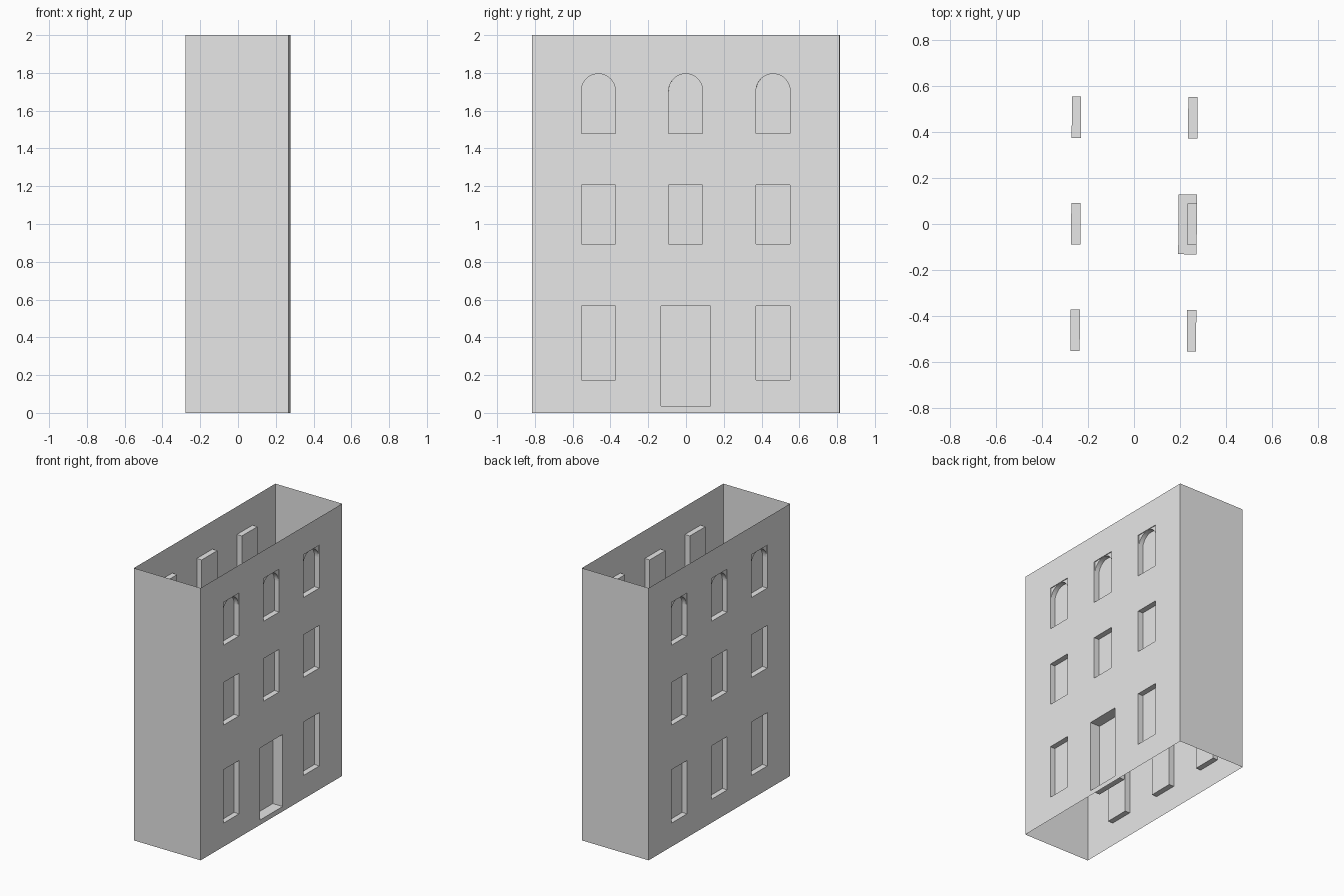
import bpy
import bmesh
import math
from mathutils import Matrix, Vector

cube = bpy.data.objects.get("Cube")
if cube:
    bpy.data.objects.remove(cube, do_unlink=True)

HX, HY, HEIGHT = 0.2725, 0.815, 2.0
TURN = -0.0057                      # the whole block stands slightly turned
HALF_W, DEPTH, DOOR_DEPTH, PLATE_SET = 0.09, 0.04, 0.08, 0.006
COLUMNS = (-0.4625, 0.0, 0.4625)
GROUND, MIDDLE, ARCHED = (0.173, 0.565), (0.893, 1.206), (1.48, 1.795)
DOOR = (-0.13, 0.13, 0.036, 0.565)

plaster = bpy.data.materials.new("grey plaster")
plaster.use_nodes = True
plaster.diffuse_color = (0.8, 0.8, 0.8, 1)
plaster.node_tree.nodes["Principled BSDF"].inputs["Base Color"].default_value = (0.8, 0.8, 0.8, 1)


def finish(name, bm, angle):
    """Turn the mesh about the vertical axis and link it as an object."""
    bm.transform(Matrix.Rotation(angle, 4, "Z"))
    mesh = bpy.data.meshes.new(name)
    bm.to_mesh(mesh)
    bm.free()
    mesh.materials.append(plaster)
    obj = bpy.data.objects.new(name, mesh)
    bpy.context.collection.objects.link(obj)
    return obj


def window_wall(name, angle, has_door):
    """Sheet wall facing +x, cut into a grid, with openings pushed inward."""
    openings = [(c - HALF_W, c + HALF_W, lo, hi, DEPTH)
                for c in COLUMNS for lo, hi in (GROUND, MIDDLE, ARCHED)
                if not (has_door and c == 0 and lo == GROUND[0])]
    if has_door:
        openings.append((*DOOR, DOOR_DEPTH))
    ys = sorted({-HY, HY, *(v for o in openings for v in o[:2])})
    zs = sorted({0, HEIGHT, *(v for o in openings for v in o[2:4])})
    bm = bmesh.new()
    grid = [[bm.verts.new((HX, y, z)) for z in zs] for y in ys]
    for i in range(len(ys) - 1):
        for j in range(len(zs) - 1):
            bm.faces.new((grid[i][j], grid[i + 1][j], grid[i + 1][j + 1], grid[i][j + 1]))
    for y0, y1, z0, z1, depth in openings:
        cells = []
        for f in bm.faces:
            c = f.calc_center_median()
            if abs(c.x - HX) < 1e-5 and y0 < c.y < y1 and z0 < c.z < z1:
                cells.append(f)
        result = bmesh.ops.extrude_face_region(bm, geom=cells)["geom"]
        moved = [g for g in result if isinstance(g, bmesh.types.BMVert)]
        bmesh.ops.translate(bm, verts=moved, vec=Vector((-depth, 0, 0)))
        bmesh.ops.delete(bm, geom=[f for f in cells if f.is_valid], context="FACES")
    return finish(name, bm, angle)


def arch_corners(name, angle, steps=12):
    """Corner fillings that turn the top-floor openings into round arches."""
    bm = bmesh.new()
    top = ARCHED[1]
    spring = top - HALF_W
    for centre in COLUMNS:
        for side in (1, -1):
            arc = []
            for k in range(steps + 1):
                a = k / steps * math.pi / 2
                arc.append((centre + side * HALF_W * math.cos(a), spring + HALF_W * math.sin(a)))
            front = [bm.verts.new((HX - PLATE_SET, y, z)) for y, z in arc]
            back = [bm.verts.new((HX - DEPTH, y, z)) for y, z in arc]
            corner = bm.verts.new((HX - PLATE_SET, centre + side * HALF_W, top))
            faces = [bm.faces.new((corner, a, b)) for a, b in zip(front, front[1:])]
            for f in faces:
                f.normal_update()
                if f.normal.x < 0:
                    f.normal_flip()
            # Curved underside of the arch, facing the opening
            for k in range(steps):
                f = bm.faces.new((front[k], front[k + 1], back[k + 1], back[k]))
                f.normal_update()
                if f.normal.dot(Vector((HX, centre, spring)) - f.calc_center_median()) < 0:
                    f.normal_flip()
    obj = finish(name, bm, angle)
    bpy.ops.object.select_all(action="DESELECT")
    obj.select_set(True)
    bpy.context.view_layer.objects.active = obj
    bpy.ops.object.shade_smooth_by_angle(angle=math.radians(30))


def end_wall(name, angle):
    """Plain sheet wall facing -y."""
    bm = bmesh.new()
    corners = ((-HX, 0), (HX, 0), (HX, HEIGHT), (-HX, HEIGHT))
    bm.faces.new([bm.verts.new((x, -HY, z)) for x, z in corners])
    finish(name, bm, angle)


# Long walls with windows; the door is on the left (+x) one
for label, angle, has_door in (("left", TURN, True), ("right", math.pi + TURN, False)):
    window_wall(label + "_window_wall", angle, has_door)
    arch_corners(label + "_arch_corners", angle)

# Short blank walls; top and bottom stay open
end_wall("front_wall", TURN)
end_wall("back_wall", math.pi + TURN)
